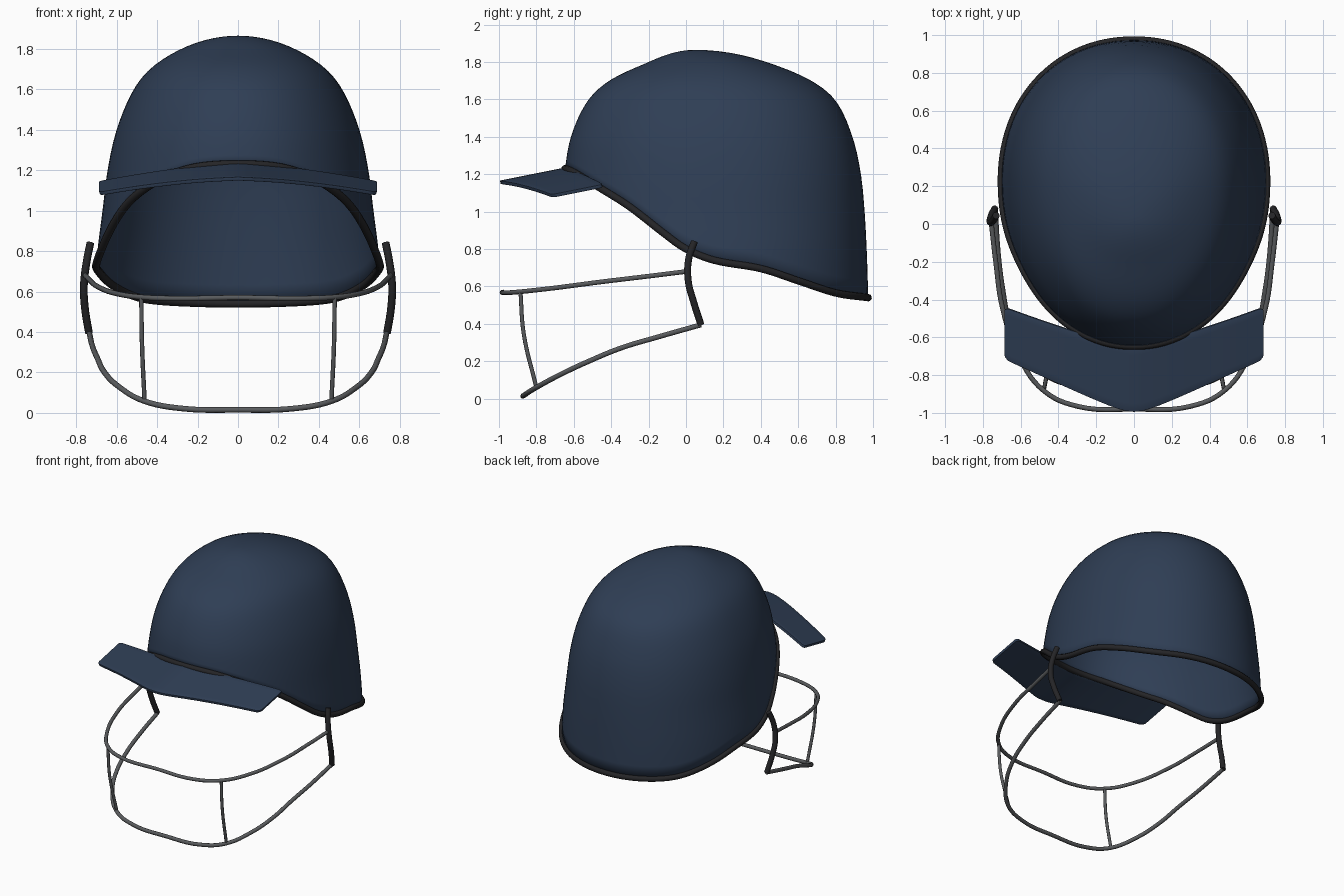
import bpy, math

if "Cube" in bpy.data.objects:
    bpy.data.objects.remove(bpy.data.objects["Cube"])

def material(name, rgb):
    m = bpy.data.materials.new(name)
    m.diffuse_color = (*rgb, 1)
    m.use_nodes = True
    m.node_tree.nodes["Principled BSDF"].inputs["Base Color"].default_value = m.diffuse_color
    return m

NAVY = material("navy", (0.028, 0.048, 0.09))
BLACK = material("black", (0.018, 0.018, 0.02))
STEEL = material("steel", (0.1, 0.105, 0.11))

def smooth_interp(keys, vals, x):
    # cubic Hermite through the key points
    n = len(keys)
    x = min(max(x, keys[0]), keys[-1])
    i = next((k for k in range(n - 1) if x <= keys[k + 1]), n - 2)
    def slope(k):
        a, b = max(k - 1, 0), min(k + 1, n - 1)
        return (vals[b] - vals[a]) / (keys[b] - keys[a])
    h = keys[i + 1] - keys[i]
    t = (x - keys[i]) / h
    return ((2*t**3 - 3*t*t + 1) * vals[i] + (t**3 - 2*t*t + t) * h * slope(i)
            + (3*t*t - 2*t**3) * vals[i + 1] + (t**3 - t*t) * h * slope(i + 1))

def finish(ob, mat, angle=40):
    ob.data.materials.clear()
    ob.data.materials.append(mat)
    bpy.ops.object.select_all(action='DESELECT')
    ob.select_set(True)
    bpy.context.view_layer.objects.active = ob
    if ob.type == 'CURVE':
        bpy.ops.object.convert(target='MESH')
    bpy.ops.object.shade_smooth_by_angle(angle=math.radians(angle))

def mesh_object(name, verts, faces):
    me = bpy.data.meshes.new(name)
    me.from_pydata(verts, [], faces)
    ob = bpy.data.objects.new(name, me)
    bpy.context.collection.objects.link(ob)
    return ob

def tube(name, pts, radius, mat, closed=False, res=6):
    cu = bpy.data.curves.new(name, 'CURVE')
    cu.dimensions = '3D'
    cu.bevel_depth, cu.bevel_resolution = radius, 3
    cu.resolution_u, cu.use_fill_caps = res, True
    sp = cu.splines.new('BEZIER')
    sp.bezier_points.add(len(pts) - 1)
    for b, p in zip(sp.bezier_points, pts):
        b.co = p
        b.handle_left_type = b.handle_right_type = 'AUTO'
    sp.use_cyclic_u = closed
    ob = bpy.data.objects.new(name, cu)
    bpy.context.collection.objects.link(ob)
    finish(ob, mat)

def mirrored(pts):
    return pts + [(-x, y, z) for x, y, z in reversed(pts[:-1])]

# Shell cross-sections: height, half width, front y, back y
TOP, DEPTH = 1.865, 1.365
SECTIONS = [(1.865, 0, 0.05, 0.05), (1.8, 0.28, -0.2, 0.43), (1.7, 0.435, -0.41, 0.67),
            (1.6, 0.515, -0.52, 0.795), (1.4, 0.6, -0.615, 0.89), (1.2, 0.645, -0.65, 0.935),
            (1.0, 0.67, -0.665, 0.955), (0.75, 0.7, -0.67, 0.968), (0.5, 0.71, -0.67, 0.975)]
KEYS = [math.sqrt((TOP - s[0]) / DEPTH) for s in SECTIONS]
COLS = list(zip(*SECTIONS))
# Lower edge height along y
EDGE_Y = [-0.66, -0.6, -0.45, -0.3, -0.1, 0.0, 0.15, 0.4, 0.6, 0.8, 0.975]
EDGE_Z = [1.235, 1.21, 1.12, 1.025, 0.87, 0.8, 0.74, 0.695, 0.63, 0.565, 0.54]

def shell_point(a, u):
    w, f, b = (smooth_interp(KEYS, COLS[k], u) for k in (1, 2, 3))
    yc = 0.46 * f + 0.54 * b
    power = lambda v: math.copysign(abs(v) ** (2 / 2.1), v)
    c, s = power(math.cos(a)), power(math.sin(a))
    return (w * c, yc + (b - yc if s > 0 else yc - f) * s, TOP - DEPTH * u * u)

def edge_u(a):
    z = 0.8
    for _ in range(20):
        y = shell_point(a, math.sqrt((TOP - z) / DEPTH))[1]
        z = 0.5 * z + 0.5 * smooth_interp(EDGE_Y, EDGE_Z, y)
    return math.sqrt((TOP - z) / DEPTH)

# Helmet shell
N, ROWS = 96, 28
verts, faces, rim = [(0, 0.05, TOP)], [], []
for j in range(N):
    a = 2 * math.pi * j / N
    ue = edge_u(a)
    verts += [shell_point(a, ue * r / ROWS) for r in range(1, ROWS + 1)]
    rim.append(verts[-1])
    p, q = 1 + j * ROWS, 1 + ((j + 1) % N) * ROWS
    faces.append((0, p, q))
    faces += [(p + r, p + r + 1, q + r + 1, q + r) for r in range(ROWS - 1)]
shell = mesh_object("helmet_shell", verts, faces)
sol = shell.modifiers.new("thickness", 'SOLIDIFY')
sol.thickness, sol.offset = 0.012, -1
finish(shell, NAVY)

# Rubber trim round the lower edge
tube("edge_trim", rim, 0.02, BLACK, closed=True, res=2)

# Peak: arched sheet with a pointed front
HALF, NX, NY = 0.685, 48, 8
verts, faces = [], []
for i in range(NX + 1):
    x = HALF * math.sin(math.pi / 2 * (2 * i / NX - 1))
    t = abs(x) / HALF
    corner = 0.03 - math.sqrt(max(0, 0.03**2 - max(0, abs(x) - HALF + 0.03)**2))
    front = -1.03 + 0.457 * math.hypot(x, 0.08) + corner
    front = max(front, -0.993)
    back = -0.65 + 0.21 * t ** 1.2 - corner * 0.7
    for j in range(NY + 1):
        y = front + (back - front) * j / NY
        verts.append((x, y, 1.158 + 0.2 * (y + 0.99) - 0.13 * t ** 1.4))
for i in range(NX):
    for j in range(NY):
        k = i * (NY + 1) + j
        faces.append((k, k + NY + 1, k + NY + 2, k + 1))
peak = mesh_object("peak", verts, faces)
sol = peak.modifiers.new("thickness", 'SOLIDIFY')
sol.thickness, sol.offset = 0.018, 0
bev = peak.modifiers.new("soft_edges", 'BEVEL')
bev.width, bev.segments, bev.limit_method = 0.004, 2, 'ANGLE'
bev.angle_limit = math.radians(50)
finish(peak, NAVY)

# Face guard: two wrap-round bars
upper = [(0.755, 0.0, 0.68), (0.732, -0.2, 0.655), (0.695, -0.45, 0.625), (0.6, -0.72, 0.59),
         (0.475, -0.885, 0.572), (0.3, -0.965, 0.566), (0, -0.98, 0.57)]
lower = [(0.735, 0.08, 0.395), (0.72, -0.15, 0.33), (0.695, -0.35, 0.27), (0.66, -0.52, 0.2),
         (0.59, -0.67, 0.13), (0.46, -0.805, 0.057), (0.28, -0.86, 0.022), (0, -0.87, 0.015)]
tube("upper_guard_bar", mirrored(upper), 0.013, STEEL)
tube("lower_guard_bar", mirrored(lower), 0.014, STEEL)

# Upright bars and side brackets
for side, label in ((1, "left"), (-1, "right")):
    tube("upright_bar_" + label, [(side * 0.478, -0.885, 0.572), (side * 0.475, -0.868, 0.35),
                                  (side * 0.462, -0.8, 0.06)], 0.011, STEEL)
    tube("side_bracket_" + label, [(side * 0.73, 0.045, 0.84), (side * 0.748, 0.015, 0.75),
                                   (side * 0.762, 0.012, 0.63), (side * 0.757, 0.04, 0.52),
                                   (side * 0.737, 0.08, 0.395)], 0.019, BLACK)
